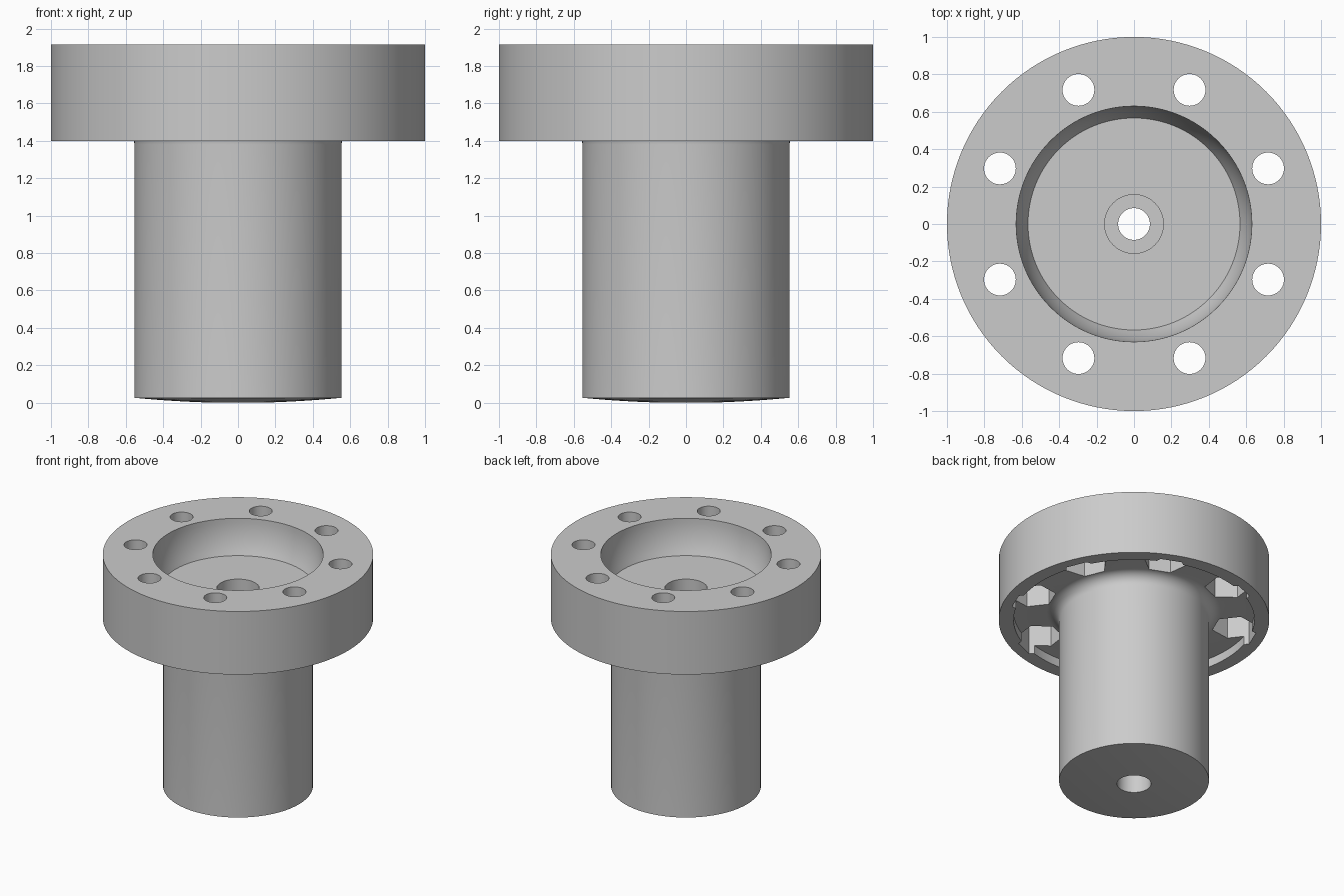
import bpy, bmesh
from math import sin, cos, pi, radians, asin
from mathutils import Vector

cube = bpy.data.objects.get("Cube")
if cube:
    bpy.data.objects.remove(cube)

# Single grey material
grey = bpy.data.materials.new("plain grey")
grey.use_nodes = True
COLOR = (0.6, 0.6, 0.6, 1)
grey.diffuse_color = COLOR
grey.node_tree.nodes["Principled BSDF"].inputs["Base Color"].default_value = COLOR


def finish(bm, name):
    bmesh.ops.recalc_face_normals(bm, faces=bm.faces)
    mesh = bpy.data.meshes.new(name)
    bm.to_mesh(mesh)
    bm.free()
    mesh.materials.append(grey)
    obj = bpy.data.objects.new(name, mesh)
    bpy.context.collection.objects.link(obj)
    return obj


def lathe(name, profile, steps=128):
    """Revolve a closed (radius, z) outline around the z axis."""
    bm = bmesh.new()
    rings = []
    for i in range(steps):
        a = 2 * pi * i / steps
        rings.append([bm.verts.new((r * cos(a), r * sin(a), z)) for r, z in profile])
    n = len(profile)
    for i in range(steps):
        p, q = rings[i], rings[(i + 1) % steps]
        for j in range(n):
            k = (j + 1) % n
            bm.faces.new((p[j], q[j], q[k], p[k]))
    return finish(bm, name)


def prism_circle(name, sides, radius, z0, z1):
    """Eight upright prisms on the bolt circle, one flat turned outwards."""
    bm = bmesh.new()
    for i in range(8):
        a = radians(22.5 + 45 * i)
        centre = Vector((BOLT_CIRCLE * cos(a), BOLT_CIRCLE * sin(a), 0))
        angles = [a + 2 * pi * (k + 0.5) / sides for k in range(sides)]
        low, high = ([bm.verts.new(centre + Vector((radius * cos(t), radius * sin(t), z)))
                      for t in angles] for z in (z0, z1))
        bm.faces.new(low)
        bm.faces.new(high)
        for k in range(sides):
            m = (k + 1) % sides
            bm.faces.new((low[k], low[m], high[m], high[k]))
    obj = finish(bm, name)
    obj.hide_render = True
    return obj


TOP, FLANGE_Z, RECESS_Z = 1.915, 1.40, 1.47
SHAFT, BOWL, BOWL_Z = 0.554, 0.63, 1.64
BOLT_CIRCLE, FILLET = 0.776, 0.09
BORE, TOP_BORE, END_BORE = 0.085, 0.157, 0.126

# Slightly domed lower end, from the centre bore outwards
end_radii = [END_BORE + (SHAFT - END_BORE) * i / 6 for i in range(7)]
outline = [(r, 0.026 * (r * r - END_BORE ** 2) / (SHAFT ** 2 - END_BORE ** 2)) for r in end_radii]
# Shaft side and fillet into the recess under the flange
for i in range(9):
    t = pi / 2 * i / 8
    outline.append((SHAFT + FILLET * (1 - cos(t)), RECESS_Z - FILLET + FILLET * sin(t)))
# Recess and flange
outline += [(0.89, RECESS_Z), (0.89, FLANGE_Z), (1, FLANGE_Z), (1, TOP)]
# Spherical bowl wall
for i in range(9):
    t = asin((TOP - BOWL_Z) / BOWL) * i / 8
    outline.append((BOWL * cos(t), TOP - BOWL * sin(t)))
# Stepped centre bore
outline += [(TOP_BORE, BOWL_Z), (TOP_BORE, 1.34), (BORE, 1.34),
            (BORE, 0.3), (END_BORE, 0.3)]
body = lathe("flanged_shaft", outline)

# Bolt holes and hexagonal nut pockets
cutters = [prism_circle("bolt_hole_cutter", 40, 0.085, 1.3, 2.1),
           prism_circle("nut_pocket_cutter", 6, 0.165, 1.3, 1.66)]
bpy.context.view_layer.objects.active = body
for cutter in cutters:
    mod = body.modifiers.new(cutter.name, "BOOLEAN")
    mod.operation = "DIFFERENCE"
    mod.solver = "EXACT"
    mod.object = cutter
    bpy.ops.object.modifier_apply(modifier=mod.name)
for cutter in cutters:
    bpy.data.objects.remove(cutter)

# Smooth curved walls, keep edges crisp
bpy.ops.object.select_all(action="DESELECT")
body.select_set(True)
bpy.ops.object.shade_smooth_by_angle(angle=radians(30))
